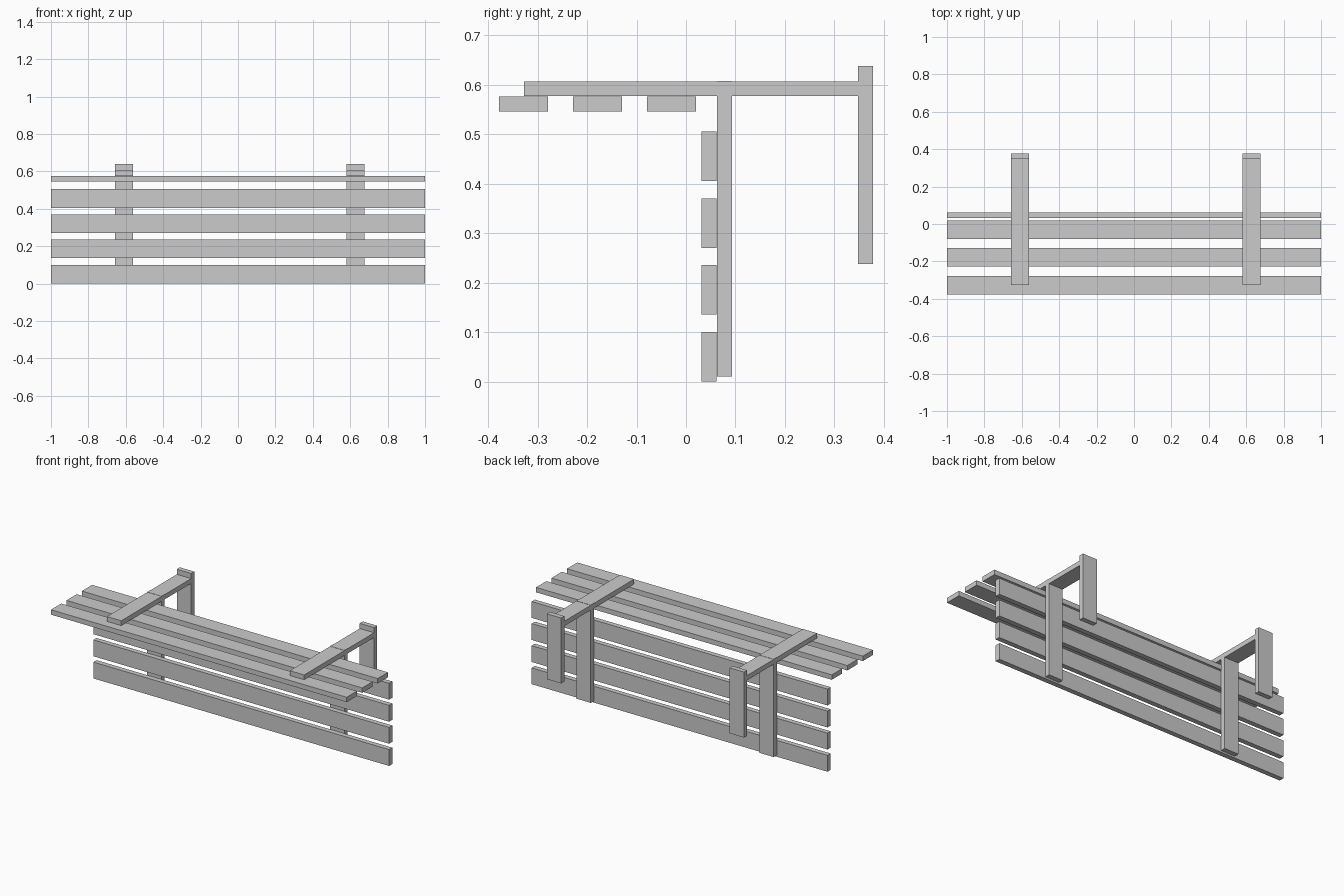
import bpy

if "Cube" in bpy.data.objects:
    bpy.data.objects.remove(bpy.data.objects["Cube"])


def board(name, x, y, z):
    """Box from (min, max) ranges on each axis."""
    bpy.ops.mesh.primitive_cube_add(
        size=1, location=[(a + b) / 2 for a, b in (x, y, z)])
    ob = bpy.context.object
    ob.name = name
    ob.scale = [b - a for a, b in (x, y, z)]
    bpy.ops.object.transform_apply(location=False, rotation=False, scale=True)
    return ob


FULL = (-1.0, 1.0)

# Horizontal seat slats
for i in range(3):
    y = -0.378 + i * 0.1495
    board(f"seat_slat_{i + 1}", FULL, (y, y + 0.099), (0.546, 0.576))

# Upright slats
for i in range(4):
    z = i * 0.1347 + 0.001 * (i > 0)
    board(f"upright_slat_{i + 1}", FULL, (0.031, 0.0615), (z, z + 0.1))

# Two support frames: rail, post and rear hanger
for side, cx in (("left", -0.609), ("right", 0.628)):
    x = (cx - 0.0485, cx + 0.0485)
    board(f"{side}_rail", x, (-0.327, 0.348), (0.577, 0.6065))
    board(f"{side}_post", x, (0.0625, 0.0925), (0.01, 0.608))
    board(f"{side}_rear_hanger", x, (0.348, 0.378), (0.238, 0.638))
